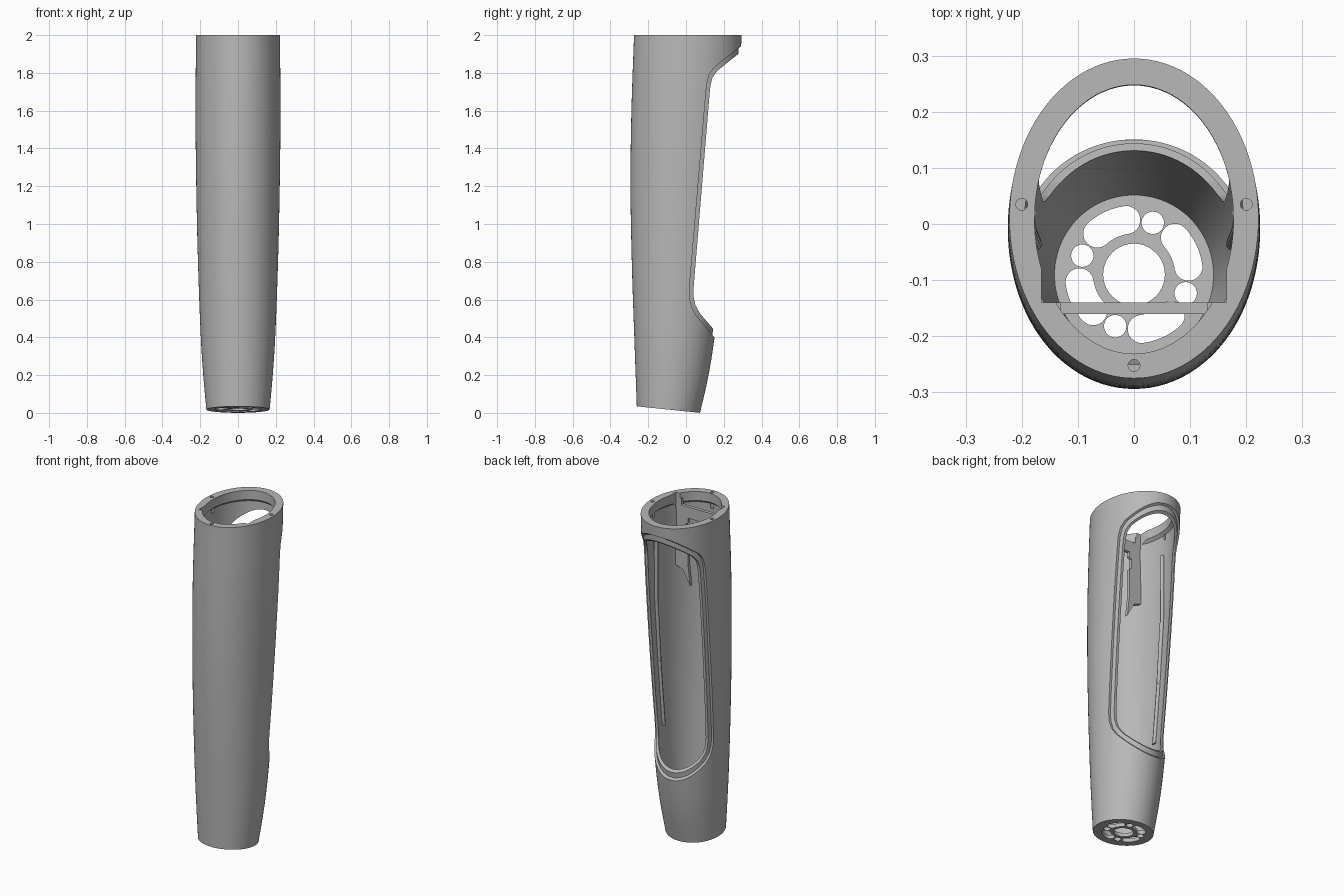
import bpy, bmesh
from math import sin, cos, pi, radians
from mathutils import Vector

cube = bpy.data.objects.get("Cube")
if cube:
    bpy.data.objects.remove(cube, do_unlink=True)

grey = bpy.data.materials.new("plain grey")
grey.use_nodes = True
colour = (0.48, 0.48, 0.48, 1)
grey.diffuse_color = colour
grey.node_tree.nodes["Principled BSDF"].inputs["Base Color"].default_value = colour

# Body sections: height, front y, back y, half width
ROWS = [(0, -.26, .07, .166), (.2, -.267, .117, .184), (.4, -.274, .15, .197),
        (.8, -.287, .2, .212), (1.2, -.294, .24, .221),
        (1.6, -.289, .272, .225), (2, -.275, .295, .222)]


def section(z):
    """Smoothly interpolated front, back and half width at a height."""
    z = min(max(z, 0), 2)
    i = max(k for k in range(len(ROWS) - 1) if ROWS[k][0] <= z)

    def slope(k):
        a, b = ROWS[max(k - 1, 0)], ROWS[min(k + 1, len(ROWS) - 1)]
        return (Vector(b[1:]) - Vector(a[1:])) / (b[0] - a[0])

    a, b = ROWS[i], ROWS[i + 1]
    h = b[0] - a[0]
    t = (z - a[0]) / h
    return (Vector(a[1:]) * (2*t**3 - 3*t*t + 1) + slope(i) * h * (t**3 - 2*t*t + t)
            + Vector(b[1:]) * (3*t*t - 2*t**3) + slope(i + 1) * h * (t**3 - t*t))


def finish(name, bm):
    bmesh.ops.recalc_face_normals(bm, faces=bm.faces)
    mesh = bpy.data.meshes.new(name)
    bm.to_mesh(mesh)
    bm.free()
    mesh.materials.append(grey)
    obj = bpy.data.objects.new(name, mesh)
    bpy.context.collection.objects.link(obj)
    return obj


def bridge(name, rings):
    """Closed solid through a list of equal point rings."""
    bm = bmesh.new()
    loops = [[bm.verts.new(p) for p in ring] for ring in rings]
    n = len(loops[0])
    for lo, hi in zip(loops, loops[1:]):
        for i in range(n):
            j = (i + 1) % n
            bm.faces.new((lo[i], lo[j], hi[j], hi[i]))
    bm.faces.new(loops[0][::-1])
    bm.faces.new(loops[-1])
    return finish(name, bm)


def loft(name, levels, sides=96):
    """Oval solid; levels are (height, inward offset), tilted near the base."""
    rings = []
    for z, inset in levels:
        front, back, half = section(z)
        mid, depth = (front + back) / 2, (back - front) / 2 - inset
        tilt = -.106 * max(0, 1 - z / .6)
        ring = []
        for i in range(sides):
            a = 2 * pi * i / sides
            y = depth * sin(a)
            ring.append(((half - inset) * cos(a), mid + y, z + tilt * y))
        rings.append(ring)
    return bridge(name, rings)


def prism(name, points, lo, hi, axis):
    """Extrude a flat outline along an axis."""
    place = {"x": lambda p, d: (d, p[0], p[1]),
             "y": lambda p, d: (p[0], d, p[1]),
             "z": lambda p, d: (p[0], p[1], d)}[axis]
    return bridge(name, [[place(p, d) for p in points] for d in (lo, hi)])


def disc(x, y, r, n=24):
    return [(x + r * cos(2*pi*i/n), y + r * sin(2*pi*i/n)) for i in range(n)]


def boolean(obj, tool, operation="DIFFERENCE"):
    mod = obj.modifiers.new("cut", "BOOLEAN")
    mod.object, mod.operation, mod.solver = tool, operation, "EXACT"
    graph = bpy.context.evaluated_depsgraph_get()
    mesh = bpy.data.meshes.new_from_object(obj.evaluated_get(graph))
    obj.modifiers.clear()
    obj.data = mesh
    bpy.data.objects.remove(tool, do_unlink=True)


def smooth(obj):
    bpy.ops.object.select_all(action="DESELECT")
    obj.select_set(True)
    bpy.context.view_layer.objects.active = obj
    bpy.ops.object.shade_smooth_by_angle(angle=radians(30))


# Hollow body with a narrower lip at the top
steps = 28
outer = [(.0175 + (2 - .0175) * i / steps, 0) for i in range(steps + 1)]
body = loft("hollow_body", outer)
inner = [(.04 + 1.89 * i / steps, .028) for i in range(steps + 1)]
boolean(body, loft("cavity", inner + [(1.945, .045), (2.1, .045)]))

# Back window, with a stepped recess around its edge
window = [(.5, .36), (.19, .40), (.148, .44), (.075, .525), (.05, .57), (.041, .61),
          (.04, .66), (.125, 1.69), (.129, 1.73), (.14, 1.775), (.165, 1.81),
          (.27, 1.895), (.31, 1.925), (.5, 1.94)]
recess = [(.5, .34), (.15, .40), (.055, .515), (.03, .56), (.019, .61),
          (.018, .66), (.105, 1.69), (.11, 1.74), (.124, 1.795), (.15, 1.83),
          (.275, 1.93), (.31, 1.95), (.5, 1.955)]
step = prism("recess", recess, -.4, .4, "x")
boolean(step, loft("step_core", [(z, .013) for z, _ in outer] + [(2.1, .013)]))
boolean(body, step)
boolean(body, prism("window", window, -.4, .4, "x"))

# Square pocket behind the front rim
pocket = [(-.165, -.14), (.165, -.14), (.165, .03), (-.165, .03)]
boolean(body, prism("pocket", pocket, 1.9, 2.1, "z"))

# Base openings: a round centre, four small holes and four curved slots
HUB, ORBIT = -.09, .098


def polar(angle, r):
    return r * cos(angle), HUB + r * sin(angle)


def slot(start, end, w, n=10):
    """Curved slot outline with round ends."""
    pts = [polar(start + (end - start) * i / n, ORBIT + w) for i in range(n + 1)]
    cx, cy = polar(end, ORBIT)
    pts += [(cx + w * cos(end + pi*i/n), cy + w * sin(end + pi*i/n)) for i in range(1, n)]
    pts += [polar(end - (end - start) * i / n, ORBIT - w) for i in range(n + 1)]
    cx, cy = polar(start, ORBIT)
    pts += [(cx + w * cos(start + pi + pi*i/n), cy + w * sin(start + pi + pi*i/n))
            for i in range(1, n)]
    return pts


holes = [disc(0, HUB, .055, 40)]
for k in range(4):
    turn = k * pi / 2
    holes.append(disc(*polar(turn + radians(70), ORBIT), .02))
    holes.append(slot(turn + radians(8), turn + radians(42), .025))
for outline in holes:
    boolean(body, prism("base_hole", outline, -.1, .12, "z"))

# Screw holes in the top rim
for x, y in ((-.2, .035), (.2, .035), (0, -.252)):
    boolean(body, prism("screw_hole", disc(x, y, .0105), 1.9, 2.1, "z"))
smooth(body)

# Inner brackets with notched edges, joined by a tie bar, and slim side rails
outline = [(.18, 1.97), (.13, 1.97), (.13, 1.93), (.085, 1.93), (.085, 1.83),
           (.1, 1.82), (.1, 1.76), (.085, 1.75), (.085, 1.58), (.07, 1.45),
           (.12, 1.54), (.18, 1.56)]
for side, label in ((1, "left"), (-1, "right")):
    prism(label + "_bracket", [(side * x, z) for x, z in outline], -.16, -.14, "y")
    path = [(.176, -.035, .62), (.186, -.01, 1.0), (.19, .015, 1.4), (.186, .02, 1.8)]
    rail = bridge(label + "_rail", [[(side * (x + u), y + v, z) for u, v in disc(0, 0, .012, 12)]
                                    for x, y, z in path])
    smooth(rail)
prism("tie_bar", [(-.09, 1.86), (.09, 1.86), (.09, 1.93), (-.09, 1.93)], -.16, -.14, "y")
